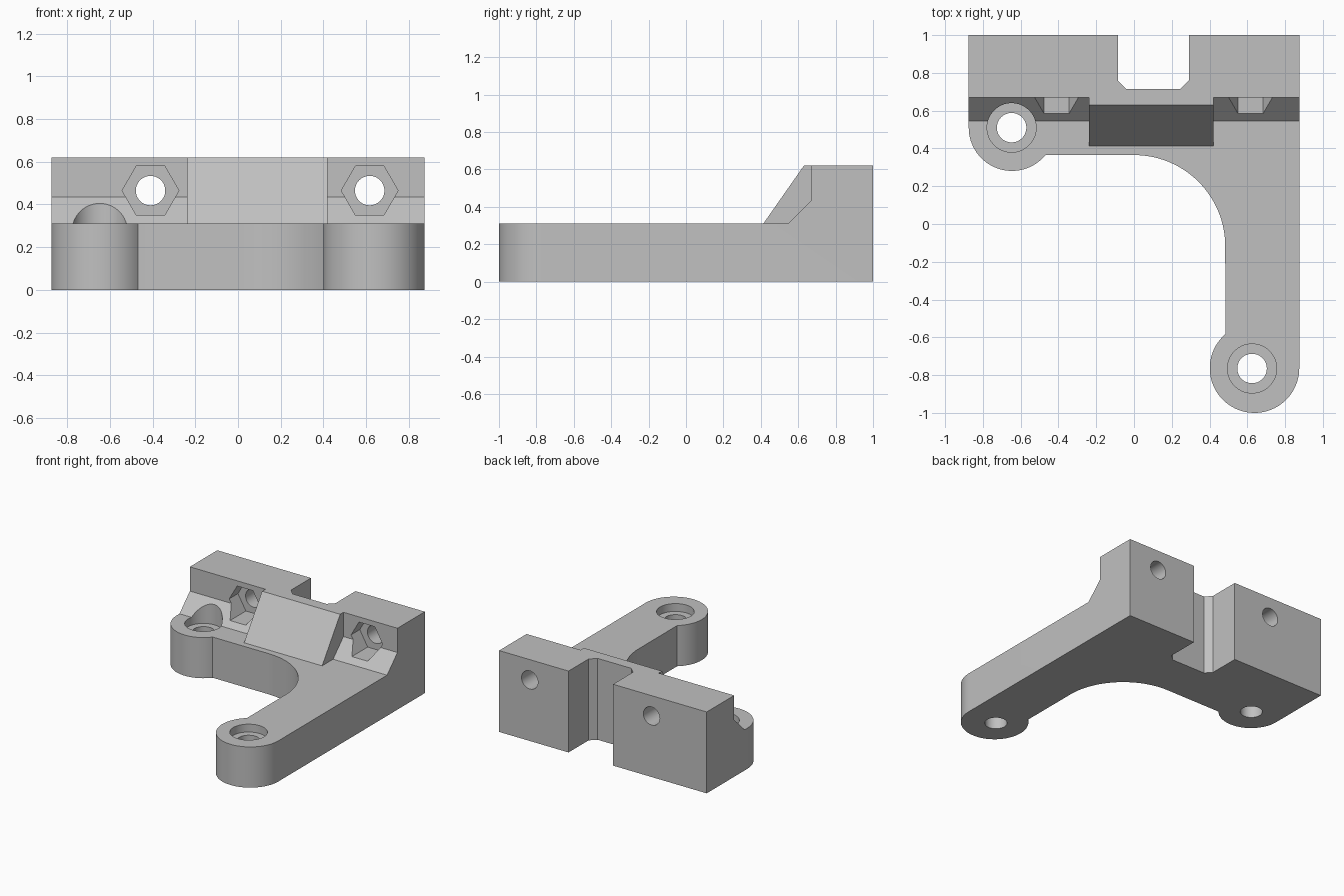
import bpy, bmesh
from math import sin, cos, radians
from mathutils import Matrix, Vector

if "Cube" in bpy.data.objects:
    bpy.data.objects.remove(bpy.data.objects["Cube"])

grey = bpy.data.materials.new("grey plastic")
grey.use_nodes = True
grey.diffuse_color = (0.53, 0.53, 0.53, 1)
grey.node_tree.nodes["Principled BSDF"].inputs["Base Color"].default_value = grey.diffuse_color


def arc(cx, cy, r, start, end, steps):
    angles = [radians(start + (end - start) * i / steps) for i in range(steps + 1)]
    return [(cx + r * cos(a), cy + r * sin(a)) for a in angles]


def prism(name, points, vector):
    """Extrude a closed loop of 3D points along a vector."""
    bm = bmesh.new()
    face = bm.faces.new([bm.verts.new(p) for p in points])
    new = bmesh.ops.extrude_face_region(bm, geom=[face])["geom"]
    bmesh.ops.translate(bm, vec=Vector(vector),
                        verts=[g for g in new if isinstance(g, bmesh.types.BMVert)])
    bmesh.ops.recalc_face_normals(bm, faces=bm.faces)
    mesh = bpy.data.meshes.new(name)
    bm.to_mesh(mesh)
    bm.free()
    obj = bpy.data.objects.new(name, mesh)
    mesh.materials.append(grey)
    bpy.context.collection.objects.link(obj)
    return obj


def side_profile(name, profile, x0, x1):
    return prism(name, [(x0, y, z) for y, z in profile], (x1 - x0, 0, 0))


def upright(name, x, y, r, z0, z1):
    return prism(name, [(px, py, z0) for px, py in arc(x, y, r, 0, 360, 64)[:-1]], (0, 0, z1 - z0))


def lengthwise(name, x, z, r, y0, y1, sides):
    return prism(name, [(px, y0, pz) for px, pz in arc(x, z, r, 0, 360, sides)[:-1]], (0, y1 - y0, 0))


def cut(body, cutter):
    cutter.hide_render = True
    mod = body.modifiers.new("cut", 'BOOLEAN')
    mod.operation, mod.solver, mod.object = 'DIFFERENCE', 'EXACT', cutter
    bpy.context.view_layer.objects.active = body
    bpy.ops.object.modifier_apply(modifier=mod.name)
    bpy.data.objects.remove(cutter)


# Plan outline: left lug, curved inner corner, arm lug, notched back edge
outline = arc(-0.646, 0.51, 0.229, 180, 320.7, 32)
outline += arc(0, -0.118, 0.483, 90, 0, 28)
outline += arc(0.638, -0.763, 0.237, 130.7, 360, 48)
outline += [(0.875, 1), (0.29, 1), (0.29, 0.76), (0.245, 0.715),
            (-0.04, 0.715), (-0.085, 0.76), (-0.085, 1), (-0.875, 1)]
bracket = prism("mounting_bracket", [(x, y, 0) for x, y in outline], (0, 0, 0.62))

# Lower the plate, leaving the sloped centre rib and the chamfered clamp blocks
cut(bracket, side_profile("rib_cutter", [(-2, 0.31), (0.413, 0.31), (0.63, 0.62),
                                         (0.77, 0.82), (-2, 0.82)], -2, 2))
block = [(-2, 0.31), (0.545, 0.31), (0.67, 0.435), (0.67, 0.8), (-2, 0.8)]
for x0, x1 in ((-2, -0.238), (0.42, 2)):
    cut(bracket, side_profile("block_cutter", block, x0, x1))

# Vertical screw holes with counterbores
for x, y in ((-0.648, 0.51), (0.625, -0.765)):
    cut(bracket, upright("counterbore_cutter", x, y, 0.13, 0.25, 0.9))
    cut(bracket, upright("screw_cutter", x, y, 0.078, -0.1, 0.9))

# Horizontal bolt holes with hexagonal nut pockets
for x in (-0.41, 0.617):
    cut(bracket, lengthwise("nut_cutter", x, 0.465, 0.133, 0.3, 0.775, 6))
    cut(bracket, lengthwise("bolt_cutter", x, 0.465, 0.069, 0.3, 1.2, 48))

# Tidy coplanar splits, then shade the curved walls smooth
bm = bmesh.new()
bm.from_mesh(bracket.data)
bmesh.ops.remove_doubles(bm, verts=bm.verts, dist=0.0002)
bmesh.ops.dissolve_limit(bm, angle_limit=radians(0.5), verts=bm.verts, edges=bm.edges)
bm.to_mesh(bracket.data)
bm.free()
bpy.ops.object.select_all(action='DESELECT')
bracket.select_set(True)
bpy.context.view_layer.objects.active = bracket
bpy.ops.object.shade_smooth_by_angle(angle=radians(25))
